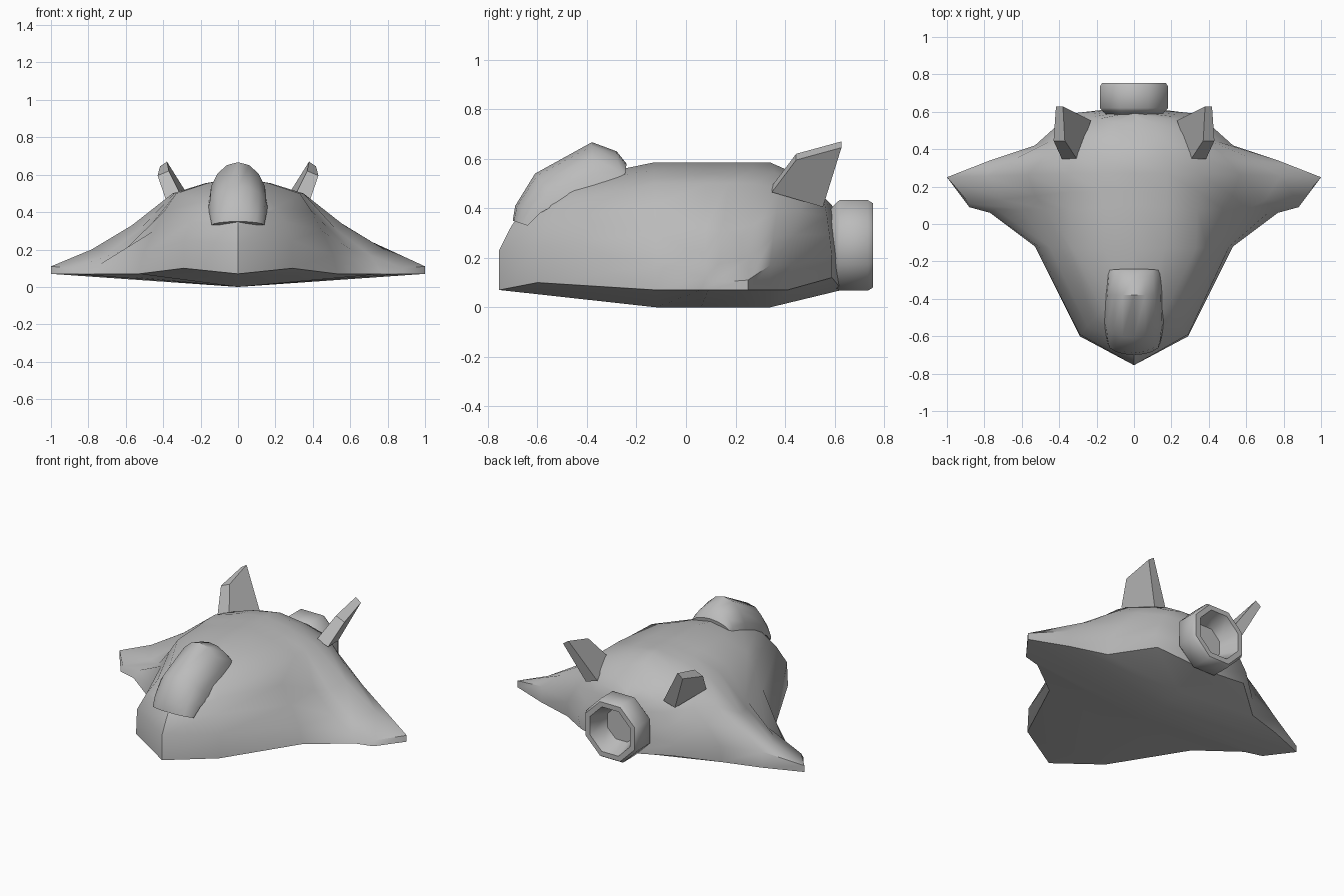
import bpy, bmesh
from math import sin, cos, pi, radians
from mathutils import Vector

cube = bpy.data.objects.get("Cube")
if cube:
    bpy.data.objects.remove(cube, do_unlink=True)

GREY = (0.5, 0.5, 0.5, 1)
paint = bpy.data.materials.new("plain grey")
paint.use_nodes = True
paint.diffuse_color = GREY
paint.node_tree.nodes["Principled BSDF"].inputs["Base Color"].default_value = GREY


def loft(name, rings, cap=True, smooth=40):
    """Skin closed rings of equal length; points that coincide are welded."""
    bm = bmesh.new()
    rows = [[bm.verts.new(p) for p in ring] for ring in rings]
    n = len(rows[0])
    for a, b in zip(rows, rows[1:]):
        for i in range(n):
            j = (i + 1) % n
            bm.faces.new((a[i], a[j], b[j], b[i]))
    if cap:
        bm.faces.new(rows[0])
        bm.faces.new(rows[-1])
    bmesh.ops.remove_doubles(bm, verts=bm.verts, dist=0.0005)
    bmesh.ops.dissolve_degenerate(bm, edges=bm.edges, dist=0.0005)
    bmesh.ops.recalc_face_normals(bm, faces=bm.faces)
    mesh = bpy.data.meshes.new(name)
    bm.to_mesh(mesh)
    bm.free()
    mesh.materials.append(paint)
    obj = bpy.data.objects.new(name, mesh)
    bpy.context.collection.objects.link(obj)
    if smooth:
        bpy.ops.object.select_all(action="DESELECT")
        obj.select_set(True)
        bpy.context.view_layer.objects.active = obj
        bpy.ops.object.shade_smooth_by_angle(angle=radians(smooth))
    return obj


def flip(p):
    return Vector((-p[0], p[1], p[2]))


# Hull: flat-sided rim, flared wings, rounded back and a shallow keel
def keel_height(y):
    if y < -0.12:
        return 0.07 * (-0.12 - y) / 0.635
    return max(0, 0.07 * (y - 0.34) / 0.29)


def hull_ring(rim, upper, shoulder, top, bulge):
    rim, upper, shoulder = Vector(rim), Vector(upper), Vector(shoulder)
    crest = Vector((0, *top))
    lift = Vector((0, 0, bulge))
    half = [rim, upper,
            upper.lerp(shoulder, 1 / 3) + lift,
            upper.lerp(shoulder, 2 / 3) + lift,
            shoulder,
            shoulder.lerp(crest, 0.5) + Vector((0, 0, 0.012))]
    keel = Vector((0, rim.y, keel_height(rim.y)))
    return [keel] + half + [crest] + [flip(p) for p in reversed(half)]


# rim, upper rim, shoulder, crest (y, z), bulge of the flank
stations = [
    ((0, -.755, .07), (0, -.755, .23), (0, -.62, .44), (-.5, .5), .02),
    ((.29, -.6, .1), (.29, -.59, .25), (.17, -.46, .46), (-.4, .53), .03),
    ((.53, -.12, .07), (.51, -.12, .17), (.33, -.13, .5), (-.13, .585), .02),
    ((.77, .06, .07), (.74, .08, .12), (.34, .08, .5), (.1, .585), -.05),
    ((.88, .09, .07), (.88, .11, .1), (.35, .17, .5), (.18, .585), -.06),
    ((1, .25, .07), (1, .25, .11), (.35, .27, .5), (.27, .585), -.04),
    ((.77, .34, .07), (.77, .34, .17), (.33, .38, .48), (.34, .585), .01),
    ((.54, .41, .07), (.53, .42, .17), (.29, .48, .45), (.42, .55), .03),
    ((.32, .59, .12), (.34, .59, .2), (.2, .56, .42), (.53, .47), .02),
    ((0, .63, .07), (0, .62, .2), (0, .6, .38), (.58, .42), 0),
]
loft("hull", [hull_ring(*s) for s in stations], cap=False, smooth=50)


# Canopy: half-round sections, each (crest y, crest z, base y, base z, width)
def canopy_ring(top_y, top_z, base_y, base_z, width, steps=8):
    ring = []
    for i in range(steps + 1):
        a = pi * (i / steps - 0.5)
        c = cos(a)
        ring.append((width * sin(a), base_y + (top_y - base_y) * c,
                     base_z + (top_z - base_z) * c))
    return ring


canopy = [
    (-.7, .35, -.64, .33, .14),
    (-.69, .41, -.59, .38, .15),
    (-.61, .54, -.52, .42, .16),
    (-.38, .667, -.38, .46, .155),
    (-.28, .63, -.27, .5, .145),
    (-.24, .58, -.25, .51, .14),
]
loft("canopy", [canopy_ring(*c) for c in canopy])

# Tail fins: slanted plates leaning outwards
inner = [Vector(p) for p in ((.305, .347, .49), (.23, .553, .43),
                             (.38, .628, .67), (.37, .445, .62))]
outer = [p + Vector((t, 0, -0.025)) for p, t in zip(inner, (.08, .08, .037, .06))]
loft("left_fin", [inner, outer], smooth=0)
loft("right_fin", [[flip(p) for p in side] for side in (inner, outer)], smooth=0)

# Engine nozzle: eight-sided ring with a tapered bore
SIDES = 8


def nozzle_ring(radius, y):
    angles = [2 * pi * (i + 0.5) / SIDES for i in range(SIDES)]
    r = radius / cos(pi / SIDES)
    return [(r * cos(a), y, 0.25 + r * sin(a)) for a in angles]


nozzle = [(.12, .56), (.17, .605), (.183, .62), (.183, .735),
          (.17, .755), (.14, .755), (.1, .64)]
loft("engine_nozzle", [nozzle_ring(*p) for p in nozzle], smooth=46)
